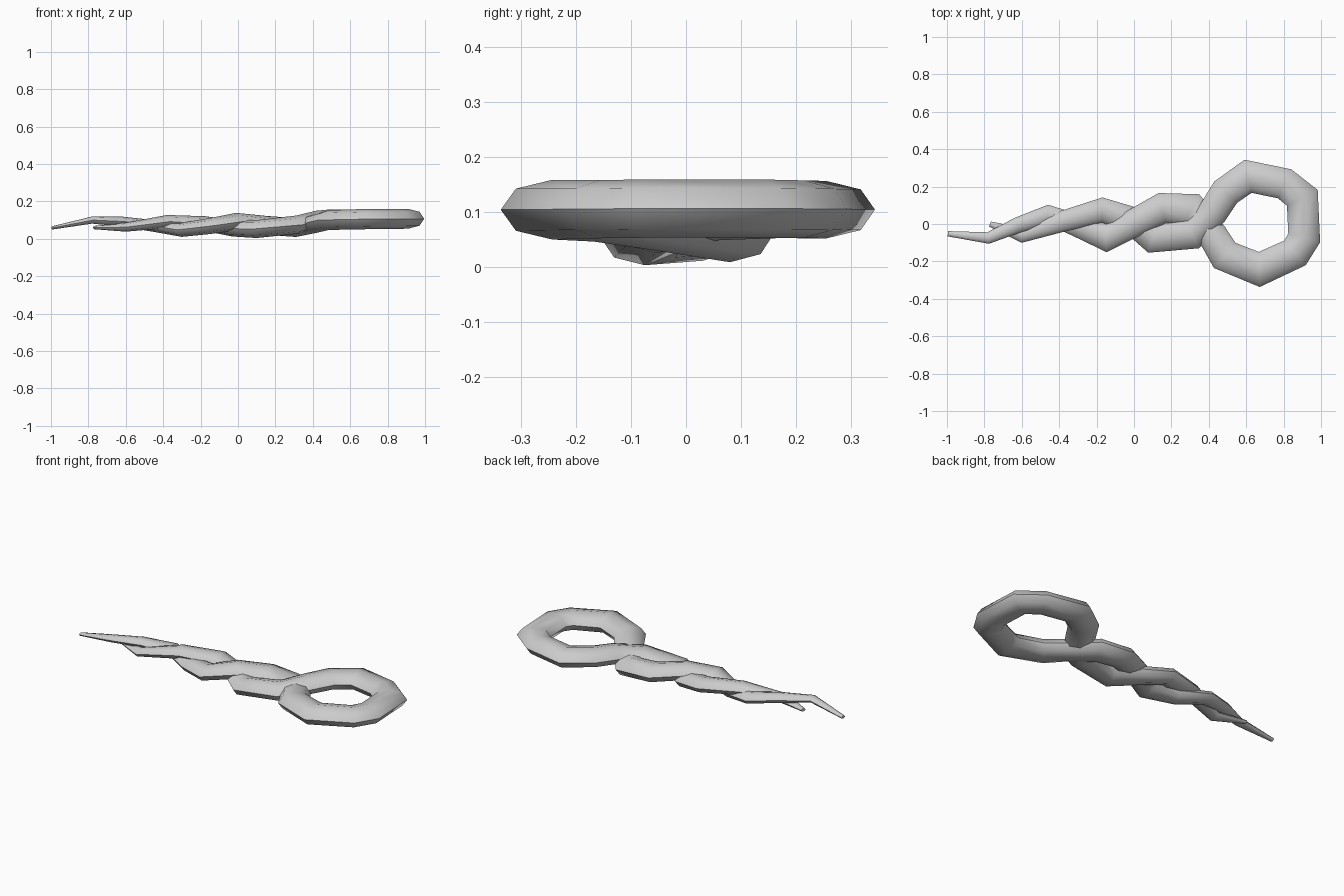
import bpy, bmesh, math
from mathutils import Vector

if "Cube" in bpy.data.objects:
    bpy.data.objects.remove(bpy.data.objects["Cube"])

SIDES = 8
# centre line of the single strand: x, y, z, half width
path = [
    # short tail, twisting towards the loop
    (-0.77, 0.0, 0.06, 0.014), (-0.60, -0.06, 0.062, 0.038), (-0.38, 0.015, 0.092, 0.056),
    (-0.17, 0.075, 0.08, 0.064), (-0.03, 0.03, 0.055, 0.068), (0.10, -0.075, 0.052, 0.076),
    (0.31, -0.055, 0.075, 0.078), (0.42, 0.06, 0.10, 0.08),
    # loop
    (0.49, 0.17, 0.105, 0.082), (0.61, 0.255, 0.105, 0.083), (0.805, 0.215, 0.106, 0.083),
    (0.90, 0.14, 0.107, 0.084), (0.91, -0.075, 0.107, 0.084), (0.86, -0.155, 0.106, 0.084),
    (0.67, -0.243, 0.105, 0.086), (0.485, -0.168, 0.10, 0.084), (0.42, -0.06, 0.082, 0.08),
    # long tail, twisting away from the loop
    (0.31, 0.08, 0.06, 0.08), (0.15, 0.085, 0.072, 0.08), (-0.01, 0.0, 0.092, 0.074),
    (-0.15, -0.075, 0.068, 0.068), (-0.30, -0.01, 0.048, 0.06), (-0.46, 0.05, 0.07, 0.05),
    (-0.62, -0.005, 0.092, 0.042), (-0.78, -0.075, 0.10, 0.03), (-0.995, -0.052, 0.058, 0.014),
]


def flat_tube(name, pts):
    """Tube of flattened octagonal sections with mitred corners."""
    bm = bmesh.new()
    rings = []
    centres = [Vector(p[:3]) for p in pts]
    for i, c in enumerate(centres):
        a = (c - centres[max(i - 1, 0)]).to_2d()
        b = (centres[min(i + 1, len(pts) - 1)] - c).to_2d()
        a = a.normalized() if a.length else b.normalized()
        b = b.normalized() if b.length else a
        t = (a + b).normalized()
        side = Vector((-t.y, t.x, 0))
        w = pts[i][3]
        miter = w / max(t.dot(a), 0.85)
        ring = []
        for k in range(SIDES):
            ang = 2 * math.pi * k / SIDES
            ring.append(bm.verts.new(c + side * miter * math.cos(ang)
                                     + Vector((0, 0, 0.63 * w * math.sin(ang)))))
        rings.append(ring)
    for r, s in zip(rings, rings[1:]):
        for k in range(SIDES):
            j = (k + 1) % SIDES
            bm.faces.new((r[k], r[j], s[j], s[k]))
    bm.faces.new(rings[0])
    bm.faces.new(rings[-1][::-1])
    bmesh.ops.recalc_face_normals(bm, faces=bm.faces)
    me = bpy.data.meshes.new(name)
    bm.to_mesh(me)
    bm.free()
    ob = bpy.data.objects.new(name, me)
    bpy.context.collection.objects.link(ob)
    bpy.context.view_layer.objects.active = ob
    ob.select_set(True)
    bpy.ops.object.shade_smooth_by_angle(angle=math.radians(50))
    return ob


flat_tube("twisted_loop", path)
